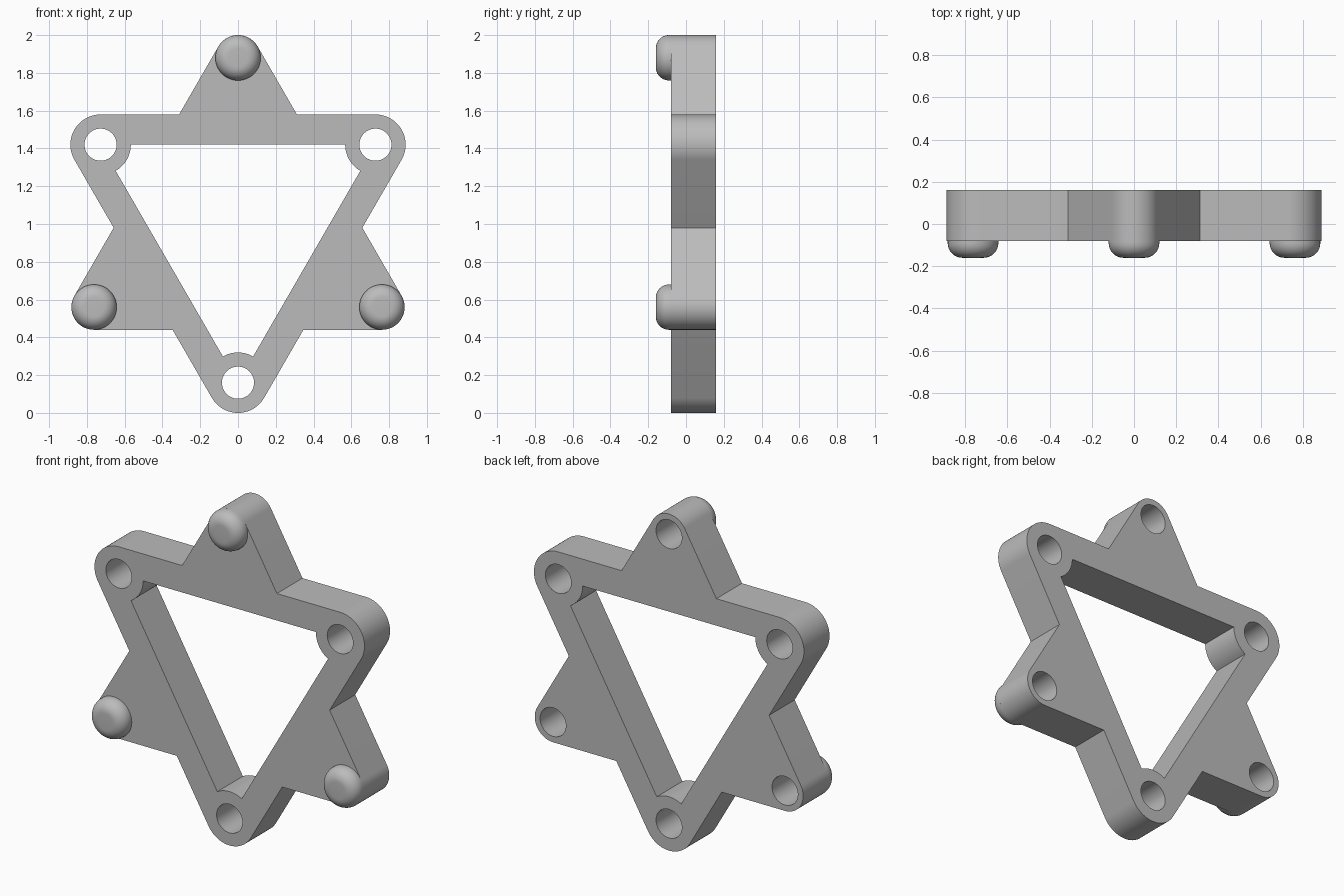
import bpy, bmesh
from math import radians, sin, cos, pi
from mathutils import Vector, Matrix

cube = bpy.data.objects.get("Cube")
if cube:
    bpy.data.objects.remove(cube)

DOWN_R, DOWN_ROUND = 0.84, 0.16    # downward triangle: corner distance, corner radius
UP_R, UP_ROUND = 0.88, 0.12        # upward triangle
HOLE = 0.085
FRONT, BACK, KNOB_FRONT = -0.08, 0.16, -0.16
DOWN_TIPS, UP_TIPS = (30, 150, 270), (90, 210, 330)

grey = bpy.data.materials.new("grey")
grey.use_nodes = True
colour = (0.5, 0.5, 0.5, 1)
grey.diffuse_color = colour
grey.node_tree.nodes["Principled BSDF"].inputs["Base Color"].default_value = colour


def polar(radius, degrees):
    return Vector((radius * cos(radians(degrees)), radius * sin(radians(degrees))))


def arc(centre, radius, start, end, steps):
    return [centre + polar(radius, start + (end - start) * i / steps) for i in range(steps + 1)]


def tip(angle):
    return (DOWN_R, DOWN_ROUND) if angle in DOWN_TIPS else (UP_R, UP_ROUND)


def notch(angle):
    """Point where the edges of two neighbouring star tips cross."""
    (r1, c1), (r2, c2) = tip(angle), tip((angle + 60) % 360)
    a, b = r2 / 2 + c2, r1 / 2 + c1
    n = polar(1, angle)
    side = polar(1, angle + 90)
    return n * a + side * (b - a * cos(pi / 3)) / sin(pi / 3)


def finish(obj):
    obj.data.materials.clear()
    obj.data.materials.append(grey)
    bpy.ops.object.select_all(action='DESELECT')
    obj.select_set(True)
    bpy.context.view_layer.objects.active = obj
    bpy.ops.object.shade_smooth_by_angle(angle=radians(30))


# Star outline, triangular opening and six round holes
outline, opening, loops = [], [], []
for angle in range(30, 390, 60):
    reach, rounding = tip(angle % 360)
    centre = polar(reach, angle)
    outline += arc(centre, rounding, angle - 60, angle + 60, 24)
    outline.append(notch(angle % 360))
    loops.append(arc(centre, HOLE, 0, 360, 48)[:-1])
for angle in DOWN_TIPS:
    opening += arc(polar(DOWN_R, angle), DOWN_ROUND, angle + 210, angle + 150, 12)
loops += [outline, opening]

# Star plate
curve = bpy.data.curves.new("star_plate", 'CURVE')
curve.dimensions = '2D'
curve.fill_mode = 'BOTH'
curve.extrude = (BACK - FRONT) / 2
for loop in loops:
    spline = curve.splines.new('POLY')
    spline.points.add(len(loop) - 1)
    for point, co in zip(spline.points, loop):
        point.co = (co.x, co.y, 0, 1)
    spline.use_cyclic_u = True
plate = bpy.data.objects.new("star_plate", curve)
bpy.context.collection.objects.link(plate)
plate.location = (0, (FRONT + BACK) / 2, 1)
plate.rotation_euler.x = pi / 2
bpy.ops.object.select_all(action='DESELECT')
plate.select_set(True)
bpy.context.view_layer.objects.active = plate
bpy.ops.object.convert(target='MESH')
plate = bpy.context.view_layer.objects.active
bm = bmesh.new()
bm.from_mesh(plate.data)
bmesh.ops.remove_doubles(bm, verts=bm.verts, dist=1e-5)
bmesh.ops.recalc_face_normals(bm, faces=bm.faces)
bm.to_mesh(plate.data)
bm.free()
finish(plate)

# Rounded knobs on the upward triangle's corners, closing the holes behind them
FILLET = 0.07
for name, angle in zip(("top_knob", "right_knob", "left_knob"), UP_TIPS):
    bm = bmesh.new()
    height = FRONT - KNOB_FRONT
    profile = [Vector((0, 0)), Vector((UP_ROUND, 0))]
    profile += arc(Vector((UP_ROUND - FILLET, height - FILLET)), FILLET, 0, 90, 10)
    profile.append(Vector((0, height)))
    verts = [bm.verts.new((p.x, 0, p.y)) for p in profile]
    edges = [bm.edges.new(pair) for pair in zip(verts, verts[1:])]
    bmesh.ops.spin(bm, geom=verts + edges, cent=(0, 0, 0), axis=(0, 0, 1),
                   angle=2 * pi, steps=48)
    bmesh.ops.remove_doubles(bm, verts=bm.verts, dist=1e-5)
    bmesh.ops.recalc_face_normals(bm, faces=bm.faces)
    bm.transform(Matrix.Rotation(pi / 2, 4, 'X'))
    mesh = bpy.data.meshes.new(name)
    bm.to_mesh(mesh)
    bm.free()
    knob = bpy.data.objects.new(name, mesh)
    bpy.context.collection.objects.link(knob)
    spot = polar(UP_R, angle)
    knob.location = (spot.x, FRONT, 1 + spot.y)
    finish(knob)
